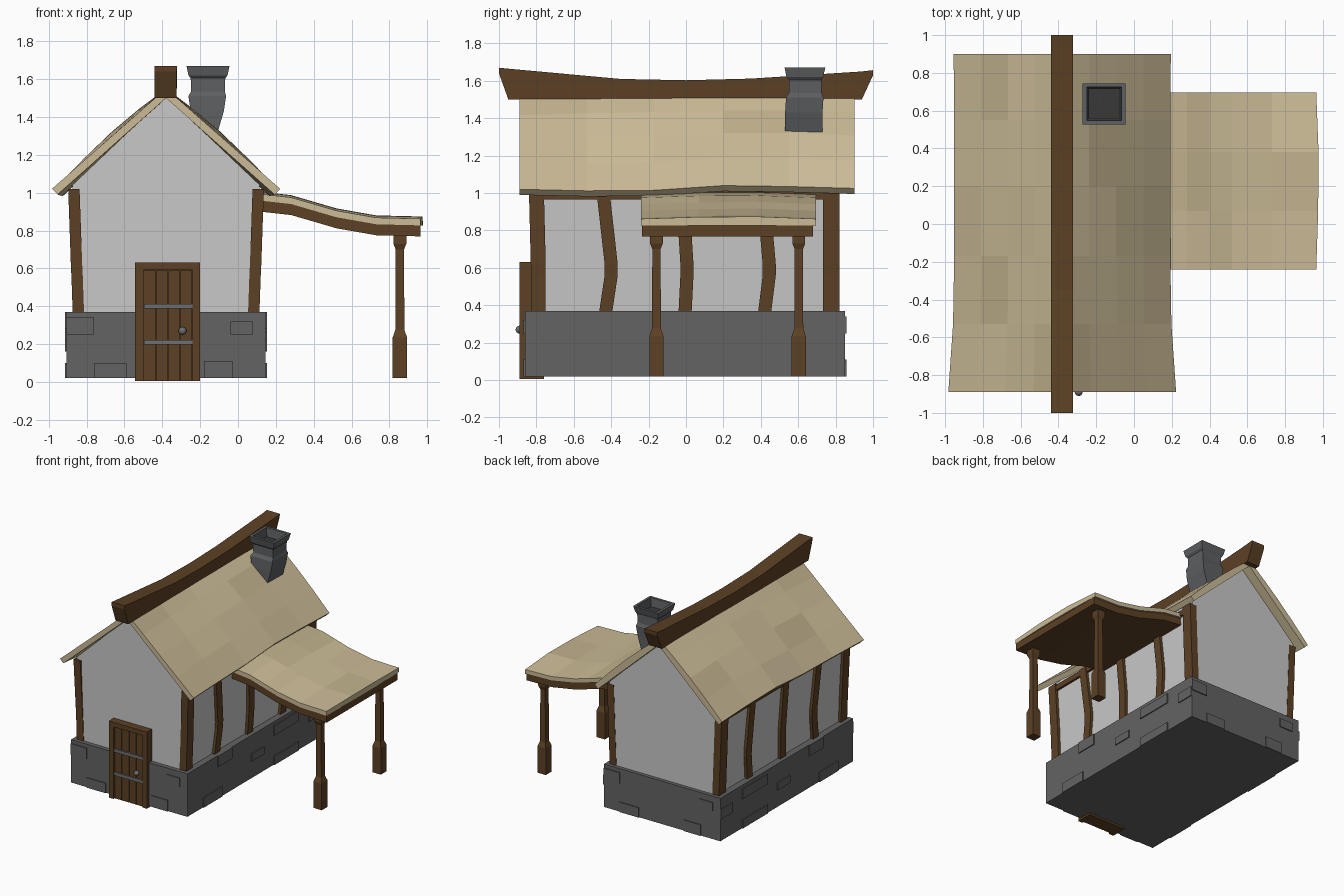
import bpy, bmesh, math, random

random.seed(4)
cube = bpy.data.objects.get("Cube")
if cube:
    bpy.data.objects.remove(cube, do_unlink=True)


def material(name, rgb):
    m = bpy.data.materials.new(name)
    m.use_nodes = True
    m.diffuse_color = (*rgb, 1)
    m.node_tree.nodes["Principled BSDF"].inputs["Base Color"].default_value = (*rgb, 1)
    return m


plaster = material("plaster", (0.58, 0.58, 0.58))
stone = material("stone", (0.125, 0.125, 0.125))
chimney_stone = material("chimney stone", (0.11, 0.115, 0.12))
soot = material("soot", (0.04, 0.04, 0.042))
wood = material("dark wood", (0.108, 0.052, 0.018))
metal = material("metal", (0.16, 0.16, 0.165))
thatch = [material("thatch", (0.60, 0.50, 0.31)),
          material("pale thatch", (0.63, 0.525, 0.325)),
          material("worn thatch", (0.55, 0.455, 0.275))]


def loft(name, rings, *mats):
    """Join equal rings of points into a capped solid."""
    bm = bmesh.new()
    vs = [[bm.verts.new(p) for p in r] for r in rings]
    n = len(vs[0])
    for a, b in zip(vs, vs[1:]):
        for i in range(n):
            bm.faces.new((a[i], a[(i + 1) % n], b[(i + 1) % n], b[i]))
    bm.faces.new(vs[0])
    bm.faces.new(vs[-1])
    bmesh.ops.recalc_face_normals(bm, faces=bm.faces)
    me = bpy.data.meshes.new(name)
    bm.to_mesh(me)
    bm.free()
    for m in mats:
        me.materials.append(m)
    ob = bpy.data.objects.new(name, me)
    bpy.context.collection.objects.link(ob)
    return ob


def rect(x0, x1, y0, y1, z):
    return [(x0, y0, z), (x1, y0, z), (x1, y1, z), (x0, y1, z)]


def box(name, x0, x1, y0, y1, z0, z1, mat):
    return loft(name, [rect(x0, x1, y0, y1, z0), rect(x0, x1, y0, y1, z1)], mat)


def patch_thatch(ob):
    """Vary the straw tone on the upward faces."""
    for p in ob.data.polygons:
        if p.normal.z > 0.2:
            p.material_index = random.choice((0, 0, 1, 2))


CX = -0.38

# Stone base with slightly raised blocks
box("stone_base", -0.905, 0.145, -0.86, 0.85, 0.02, 0.37, stone)
T = 0.008
end_blocks = [(-0.905, -0.76, 0.25, 0.34), (-0.76, -0.59, 0.02, 0.1),
              (-0.18, -0.03, 0.02, 0.11), (-0.04, 0.08, 0.25, 0.32)]
side_blocks = [(-0.47, -0.29, 0.28, 0.37), (-0.66, -0.42, 0.02, 0.1), (-0.04, 0.12, 0.16, 0.22),
               (0.25, 0.57, 0.02, 0.09), (0.25, 0.57, 0.26, 0.34), (0.7, 0.85, 0.2, 0.28)]
for a, b, z0, z1 in end_blocks:
    box("front_block", a, b, -0.86 - T, -0.86, z0, z1, stone)
    box("back_block", 2 * CX - b, 2 * CX - a, 0.85, 0.85 + T, z0, z1, stone)
for a, b, z0, z1 in side_blocks:
    box("right_block", 0.145, 0.145 + T, a, b, z0, z1, stone)
    box("left_block", -0.905 - T, -0.905, a, b, z0, z1, stone)

# Plaster walls with gables
gable = [(-0.47, 0.36), (0.47, 0.36), (0.495, 1.04), (0, 1.51), (-0.495, 1.04)]
loft("walls", [[(CX + x, y, z) for x, z in gable] for y in (-0.825, 0.82)], plaster)

# Timber posts on the side walls
timbers = [((-0.8, -0.79, -0.79), 0.04), ((-0.445, -0.4, -0.43), 0.035),
           ((-0.02, 0.005, -0.005), 0.035), ((0.41, 0.445, 0.42), 0.035),
           ((0.777, 0.777, 0.777), 0.045)]
for side in (-1, 1):
    for (top, mid, low), hw in timbers:
        rings = []
        for y, z, out in ((low, 0.36, 0.493), (mid, 0.56, 0.5), (mid, 0.62, 0.503), (top, 1.02, 0.517)):
            rings.append(rect(CX + side * (out - 0.06), CX + side * out, y - hw, y + hw, z))
        loft("wall_timber", rings, wood)
    box("wall_plate", CX + side * 0.46, CX + side * 0.51, -0.83, 0.82, 0.965, 1.01, wood)

# Sagging thatched main roof
STEPS = 4
rings = []
for y, w, ez, bulge in ((-0.89, 0.603, 1.02, 0), (-0.53, 0.578, 1.012, 0.015), (-0.17, 0.572, 1.015, 0.025),
                        (0.2, 0.572, 1.04, 0.025), (0.55, 0.572, 1.035, 0.03), (0.9, 0.575, 1.025, 0.02)):
    top, under = [], []
    for i in range(-STEPS, STEPS + 1):
        t = abs(i) / STEPS
        s = i / STEPS
        top.append((CX + s * w, y, 1.55 - (1.55 - ez) * t + bulge * math.sin(math.pi * t)))
        under.append((CX + s * (w - 0.03), y, 1.5 - (1.53 - ez) * t))
    rings.append(top + under[::-1])
patch_thatch(loft("main_roof", rings, *thatch))

# Curved ridge beam
ridge = [(-1, 1.67, 1.64), (-0.95, 1.665, 1.5), (-0.35, 1.61, 1.5), (0, 1.603, 1.5),
         (0.35, 1.612, 1.5), (0.94, 1.65, 1.5), (1, 1.657, 1.63)]
loft("ridge_beam", [[(CX - 0.06, y, hi), (CX + 0.058, y, hi), (CX + 0.055, y, lo), (CX - 0.06, y, lo)]
                    for y, hi, lo in ridge], wood)

# Leaning chimney with a hollow flared cap
chimney = [(-0.24, -0.11, 0.53, 0.73, 1.31), (-0.25, -0.075, 0.53, 0.73, 1.43),
           (-0.262, -0.063, 0.535, 0.735, 1.51), (-0.247, -0.07, 0.55, 0.725, 1.535),
           (-0.25, -0.067, 0.55, 0.725, 1.605), (-0.262, -0.055, 0.537, 0.732, 1.62),
           (-0.272, -0.045, 0.527, 0.745, 1.67), (-0.25, -0.065, 0.548, 0.725, 1.67),
           (-0.242, -0.073, 0.556, 0.717, 1.6)]
stack = loft("chimney", [rect(*c) for c in chimney], chimney_stone, soot)
for p in stack.data.polygons:
    if p.normal.z > 0.9 and p.center.z < 1.65:
        p.material_index = 1

# Side canopy: timber deck under curved thatch
curve = [(0.1, 0.995), (0.28, 0.975), (0.4, 0.94), (0.52, 0.905), (0.73, 0.868), (0.965, 0.862)]
deck, straw = [], []
for x, z in curve:
    low = z - 0.093
    deck.append([(x, -0.235, low), (x, 0.68, low), (x, 0.68, z - 0.03), (x, -0.235, z - 0.03)])
    ys = (-0.24, 0.07, 0.38, 0.695)
    arch = (0, 0.01, 0.012, 0)
    edge = 1 if x > 0.9 else 0
    straw.append([(x + edge * a, y, z + a) for y, a in zip(ys, arch)] +
                 [(x + edge * a, y, z - 0.035) for y, a in list(zip(ys, arch))[::-1]])
loft("canopy_deck", deck, wood)
patch_thatch(loft("canopy_thatch", straw, *thatch))

# Turned square canopy posts
for y in (-0.158, 0.603):
    loft("canopy_post", [rect(0.855 - h, 0.855 + h, y - h, y + h, z) for h, z in
                         ((0.038, 0.02), (0.038, 0.235), (0.024, 0.275), (0.022, 0.7),
                          (0.034, 0.73), (0.034, 0.785))], wood)

# Door frame, planks, straps and knob
box("door_frame_left", -0.543, -0.5, -0.89, -0.76, 0.005, 0.63, wood)
box("door_frame_right", -0.24, -0.2, -0.89, -0.76, 0.005, 0.63, wood)
box("door_frame_top", -0.5, -0.24, -0.89, -0.76, 0.592, 0.63, wood)
box("door_back", -0.5, -0.24, -0.866, -0.76, 0.005, 0.592, wood)
for i in range(4):
    x = -0.498 + i * 0.065
    box("door_plank", x, x + 0.061, -0.875, -0.866, 0.005, 0.588, wood)
for z in (0.21, 0.4):
    box("door_strap", -0.497, -0.24, -0.886, -0.87, z - 0.013, z + 0.013, metal)
bpy.ops.mesh.primitive_uv_sphere_add(segments=12, ring_count=8, radius=0.021, location=(-0.293, -0.89, 0.27))
knob = bpy.context.object
knob.name = "door_knob"
knob.data.materials.append(metal)
bpy.ops.object.shade_smooth_by_angle()
